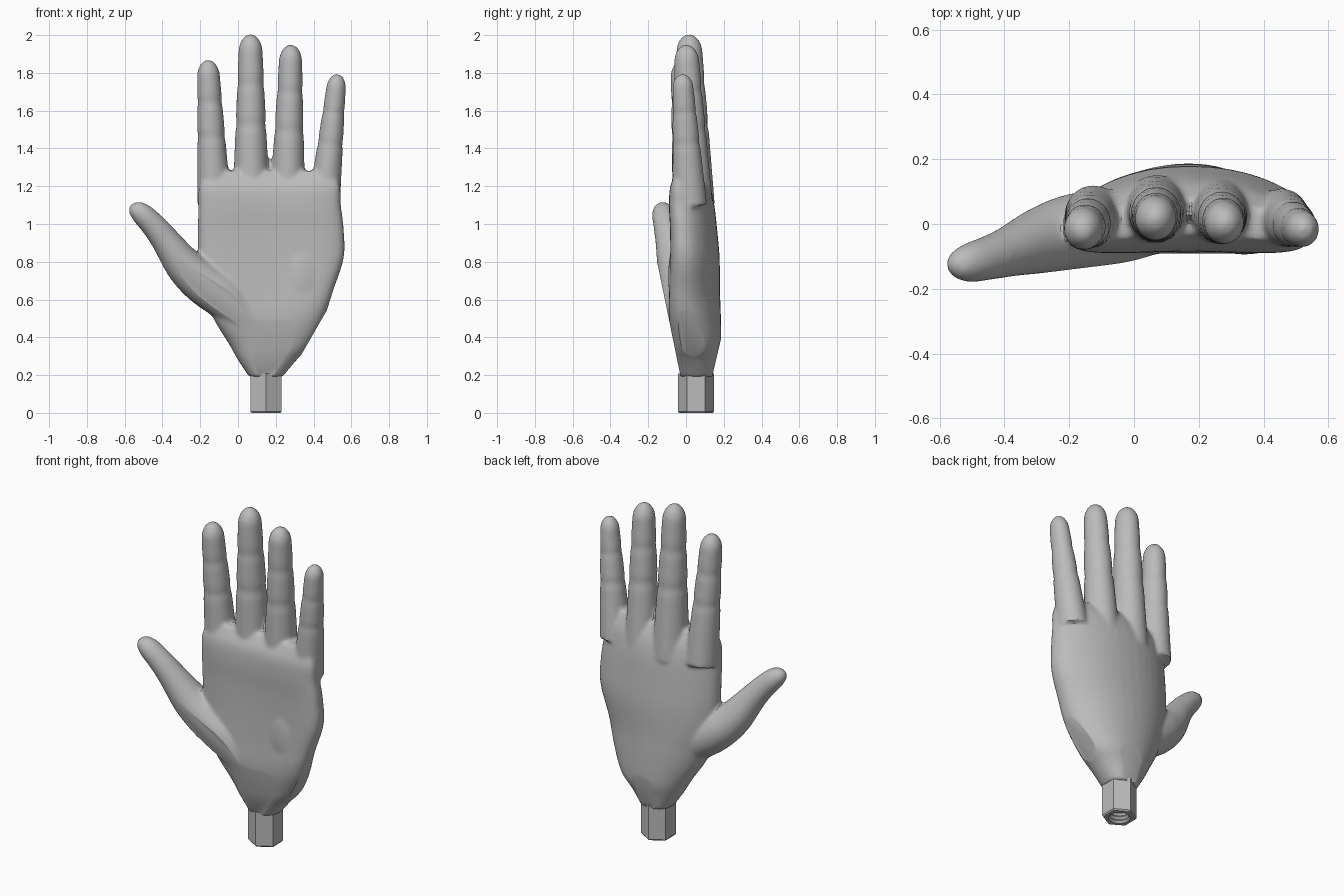
import bpy, bmesh, math
from mathutils import Vector, Matrix

cube = bpy.data.objects.get("Cube")
if cube:
    bpy.data.objects.remove(cube, do_unlink=True)

SIDES = 24
TAU = math.tau

grey = bpy.data.materials.new("plain_grey")
grey.use_nodes = True
colour = (0.5, 0.5, 0.5, 1)
grey.diffuse_color = colour
grey.node_tree.nodes["Principled BSDF"].inputs["Base Color"].default_value = colour


def loft(bm, rings):
    """Skin a list of rings and cap both ends."""
    loops = [[bm.verts.new(p) for p in ring] for ring in rings]
    for a, b in zip(loops, loops[1:]):
        for i in range(len(a)):
            j = (i + 1) % len(a)
            bm.faces.new((a[i], a[j], b[j], b[i]))
    bm.faces.new(loops[0])
    bm.faces.new(loops[-1])


def spline(rows, steps=5):
    """Catmull-Rom interpolation of rows of numbers."""
    rows = [Vector(r) for r in rows]
    out = []
    for i in range(len(rows) - 1):
        b, c = rows[i], rows[i + 1]
        a, d = rows[max(i - 1, 0)], rows[min(i + 2, len(rows) - 1)]
        for k in range(steps):
            t = k / steps
            out.append(b + (c - a) * t / 2 + (a * 2 - b * 5 + c * 4 - d) * t * t / 2
                       + (b * 3 - a - c * 3 + d) * t ** 3 / 2)
    return out + [rows[-1]]


def tube(bm, path, depth):
    """Tube along (x, y, z, radius) points, with its own front-to-back depth."""
    rings = []
    for i, p in enumerate(path):
        tangent = path[min(i + 1, len(path) - 1)].xyz - path[max(i - 1, 0)].xyz
        side = Vector((0, 1, 0)).cross(tangent).normalized()
        up = tangent.cross(side).normalized()
        rings.append([p.xyz + p.w * (side * math.cos(TAU * k / SIDES)
                                     + up * math.sin(TAU * k / SIDES) * depth)
                      for k in range(SIDES)])
    loft(bm, rings)


def finger(bm, base, tip, base_r, tip_r):
    """Tapered finger with slight joint creases and a round tip."""
    base, tip = Vector(base), Vector(tip)
    length = (tip - base).length
    path = []
    steps = 48
    for i in range(steps):
        t = 1 - (1 - i / steps) ** 1.5
        r = base_r + (tip_r - base_r) * t
        for joint in (0.47, 0.71):
            r *= 1 - 0.06 * math.exp(-((t - joint) / 0.03) ** 2)
        left = (1 - t) * length / (1.5 * tip_r)
        if left < 1:
            r *= math.sqrt(1 - (1 - left) ** 2)
        path.append(Vector((*base.lerp(tip, t), r)))
    tube(bm, path, 1.08)


def add_object(name, bm):
    bmesh.ops.recalc_face_normals(bm, faces=bm.faces)
    mesh = bpy.data.meshes.new(name)
    bm.to_mesh(mesh)
    bm.free()
    mesh.materials.append(grey)
    obj = bpy.data.objects.new(name, mesh)
    bpy.context.collection.objects.link(obj)
    return obj


# Palm: arched oval sections (height, right, left, front, back)
PALM = [
    (0.19, 0.06, 0.235, -0.035, 0.145), (0.28, 0.0, 0.31, -0.055, 0.165),
    (0.36, -0.045, 0.385, -0.07, 0.185), (0.5, -0.13, 0.455, -0.09, 0.185),
    (0.65, -0.19, 0.505, -0.085, 0.18), (0.82, -0.21, 0.56, -0.08, 0.178),
    (0.97, -0.212, 0.56, -0.08, 0.165), (1.1, -0.21, 0.545, -0.085, 0.15),
    (1.2, -0.205, 0.54, -0.075, 0.125), (1.28, -0.17, 0.51, -0.03, 0.08),
]
bm = bmesh.new()
rings = []
for z, right, left, front, back in spline(PALM):
    ring = []
    arch = 0.06 * min(1, max(0, (z - 0.2) / 0.4))
    for k in range(48):
        c, s = math.cos(TAU * k / 48), math.sin(TAU * k / 48)
        u = math.copysign(abs(c) ** 0.85, c)
        v = math.copysign(abs(s) ** 0.85, s)
        ring.append(((right + left) / 2 + u * (left - right) / 2,
                     (front + back) / 2 + v * (back - front) / 2 - arch * u * u, z))
    rings.append(ring)
loft(bm, rings)

# Fleshy pad at the heel of the palm
pad = Matrix.Translation((0.34, 0, 0.72)) @ Matrix.Diagonal((0.15, 0.095, 0.26, 1))
bmesh.ops.create_uvsphere(bm, u_segments=SIDES, v_segments=16, radius=1, matrix=pad)

# Four fingers
finger(bm, (-0.125, 0.025, 1.1), (-0.16, -0.02, 1.87), 0.09, 0.057)
finger(bm, (0.07, 0.045, 1.1), (0.066, 0.015, 2.005), 0.1, 0.06)
finger(bm, (0.262, 0.04, 1.1), (0.28, 0.0, 1.95), 0.095, 0.058)
finger(bm, (0.455, 0.02, 1.1), (0.527, -0.02, 1.795), 0.085, 0.048)

# Thumb with its muscle
THUMB = [
    (0.06, 0, 0.48, 0.09), (-0.06, -0.01, 0.6, 0.115), (-0.185, -0.025, 0.69, 0.115),
    (-0.285, -0.05, 0.78, 0.1), (-0.385, -0.085, 0.915, 0.076),
    (-0.45, -0.105, 0.995, 0.066), (-0.51, -0.12, 1.055, 0.058),
    (-0.55, -0.125, 1.085, 0.04), (-0.568, -0.127, 1.1, 0.012),
]
tube(bm, spline(THUMB), 1.03)
hand = add_object("hand", bm)

# Fuse the parts into one soft skin
fuse = hand.modifiers.new("fuse", 'REMESH')
fuse.mode = 'VOXEL'
fuse.voxel_size = 0.011
soften = hand.modifiers.new("soften", 'SMOOTH')
soften.iterations = 6
skin = bpy.data.meshes.new_from_object(
    hand.evaluated_get(bpy.context.evaluated_depsgraph_get()))
hand.modifiers.clear()

# Flat cuts around the wrist: outer side, back and front
bm = bmesh.new()
bm.from_mesh(skin)
for point, normal in (((0.365, 0, 0.36), (0.87, 0, -0.5)),
                      ((0, 0.178, 0.36), (0, 0.97, -0.23)),
                      ((0, -0.063, 0.36), (0, -0.98, -0.2))):
    bmesh.ops.bisect_plane(bm, geom=bm.verts[:] + bm.edges[:] + bm.faces[:],
                           plane_co=point, plane_no=normal, clear_outer=True)
    rim = [e for e in bm.edges if e.is_boundary]
    if rim:
        bmesh.ops.holes_fill(bm, edges=rim, sides=0)
bmesh.ops.recalc_face_normals(bm, faces=bm.faces)
bm.to_mesh(skin)
bm.free()
hand.data = skin
if not skin.materials:
    skin.materials.append(grey)
skin.shade_smooth()
skin.set_sharp_from_angle(angle=math.radians(25))

# Hexagonal post with a threaded bore
bm = bmesh.new()


def post_ring(radius, z, hexagonal):
    ring = []
    for k in range(SIDES):
        a = TAU * k / SIDES
        r = radius
        if hexagonal:
            r /= math.cos((a + TAU / 12) % (TAU / 6) - TAU / 12)
        ring.append((0.148 + r * math.cos(a), 0.0525 + r * math.sin(a), z))
    return ring


post = [post_ring(0.083, 0.208, True), post_ring(0.083, 0.008, True),
        post_ring(0.077, 0, True)]
for i in range(13):
    post.append(post_ring(0.06 if i % 2 == 0 else 0.05, i * 0.012, False))
loft(bm, post)
add_object("hex_post", bm)
